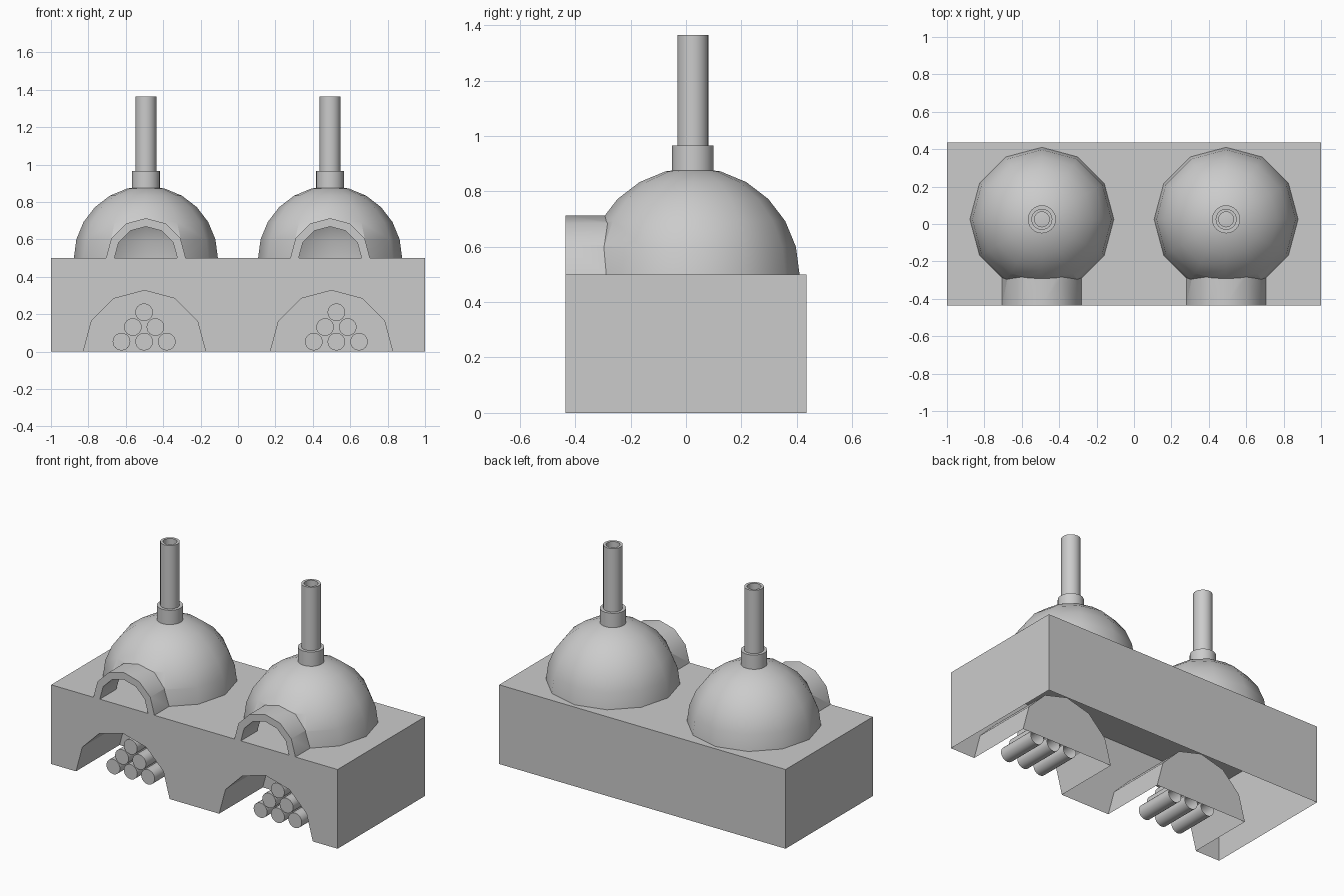
import bpy, bmesh, math
from mathutils import Vector, Matrix

if "Cube" in bpy.data.objects:
    bpy.data.objects.remove(bpy.data.objects["Cube"])

HALF_Y, TOP, DOME_X, DOME_Y = 0.435, 0.5, 0.4925, 0.025


def finish(name, bm, smooth=True):
    bmesh.ops.remove_doubles(bm, verts=bm.verts, dist=0.0005)
    bmesh.ops.recalc_face_normals(bm, faces=bm.faces)
    me = bpy.data.meshes.new(name)
    bm.to_mesh(me)
    bm.free()
    ob = bpy.data.objects.new(name, me)
    bpy.context.collection.objects.link(ob)
    if smooth:
        bpy.ops.object.select_all(action='DESELECT')
        ob.select_set(True)
        bpy.context.view_layer.objects.active = ob
        bpy.ops.object.shade_smooth_by_angle(angle=math.radians(40))
    return ob


def face(bm, pts):
    bm.faces.new([bm.verts.new(p) for p in pts])


def arch(cx, r):
    # six-sided half circle, left to right
    return [(cx - r * math.cos(i * math.pi / 6), r * math.sin(i * math.pi / 6)) for i in range(7)]


# hollow base with two arched firewood niches
bm = bmesh.new()
f, b = -HALF_Y, HALF_Y
arches = [arch(-0.5, 0.327), arch(0.5, 0.327)]
outline = [(-1, 0)] + arches[0] + arches[1] + [(1, 0), (1, TOP), (-1, TOP)]
face(bm, [(x, f, z) for x, z in outline])
face(bm, [(-1, b, 0), (1, b, 0), (1, b, TOP), (-1, b, TOP)])
face(bm, [(-1, f, TOP), (1, f, TOP), (1, b, TOP), (-1, b, TOP)])
for x in (-1, 1):
    face(bm, [(x, f, 0), (x, b, 0), (x, b, TOP), (x, f, TOP)])
for pts in arches:
    for (x0, z0), (x1, z1) in zip(pts, pts[1:]):
        face(bm, [(x0, f, z0), (x1, f, z1), (x1, 0, z1), (x0, 0, z0)])
    face(bm, [(x, 0, z) for x, z in pts])
finish("base", bm, smooth=False)


def sphere(name, x, r):
    bm = bmesh.new()
    bmesh.ops.create_uvsphere(bm, u_segments=12, v_segments=12, radius=r,
                              matrix=Matrix.Translation((x, DOME_Y, TOP)))
    return finish(name, bm, False)


def tunnel(name, x, r, y0, y1):
    bm = bmesh.new()
    m = Matrix.Translation((x, (y0 + y1) / 2, TOP)) @ Matrix.Rotation(math.pi / 2, 4, 'X') @ Matrix.Rotation(math.pi / 2, 4, 'Z')
    bmesh.ops.create_cone(bm, cap_ends=True, segments=12, radius1=r, radius2=r, depth=y1 - y0, matrix=m)
    return finish(name, bm, False)


def boolean(ob, other, op):
    m = ob.modifiers.new(op, 'BOOLEAN')
    m.operation, m.object, m.solver = op, other, 'EXACT'
    other.hide_render = True


def oven_dome(name, x):
    shell = sphere("dome_helper", x, 0.385)
    helpers = [tunnel("mouth_helper", x, 0.213, -HALF_Y, -0.05),
               sphere("hollow_helper", x, 0.342),
               tunnel("opening_helper", x, 0.168, -0.5, -0.03)]
    for h, op in zip(helpers, ('UNION', 'DIFFERENCE', 'DIFFERENCE')):
        boolean(shell, h, op)
    dg = bpy.context.evaluated_depsgraph_get()
    dg.update()
    me = bpy.data.meshes.new_from_object(shell.evaluated_get(dg))
    bm = bmesh.new()
    bm.from_mesh(me)
    for ob in [shell] + helpers:
        bpy.data.objects.remove(ob)
    # keep only the half above the base
    bmesh.ops.bisect_plane(bm, geom=bm.verts[:] + bm.edges[:] + bm.faces[:], dist=0.0001,
                           plane_co=(0, 0, TOP), plane_no=(0, 0, 1), clear_inner=True)
    finish(name, bm)


def lathe(name, x, profile, n=24):
    bm = bmesh.new()
    vs = [bm.verts.new((x + r, DOME_Y, z)) for r, z in profile]
    es = [bm.edges.new(p) for p in zip(vs, vs[1:])]
    bmesh.ops.spin(bm, geom=vs + es, cent=(x, DOME_Y, 0), axis=(0, 0, 1),
                   angle=math.tau, steps=n)
    finish(name, bm)


# domes with arched mouths, and chimneys with collars
for side, x in (("left", -DOME_X), ("right", DOME_X)):
    oven_dome(side + "_oven_dome", x)
    lathe(side + "_chimney", x, [(0.075, 0.868), (0.075, 0.965), (0.056, 0.965),
                                 (0.056, 1.365), (0.04, 1.365), (0.04, 0.88)])

# stacked logs, three rows, open at the hidden end
for side, cx in (("left", -0.502), ("right", 0.526)):
    bm = bmesh.new()
    for row, z in enumerate((0.053, 0.131, 0.21)):
        n = 3 - row
        for i in range(n):
            x = cx + (i - (n - 1) / 2) * 0.121
            ring = [(x + 0.047 * math.cos(a * math.tau / 24), z + 0.047 * math.sin(a * math.tau / 24))
                    for a in range(24)]
            face(bm, [(p, -0.355, q) for p, q in ring])
            for (p0, q0), (p1, q1) in zip(ring, ring[1:] + ring[:1]):
                face(bm, [(p0, -0.355, q0), (p1, -0.355, q1), (p1, -0.09, q1), (p0, -0.09, q0)])
    finish(side + "_logs", bm)
